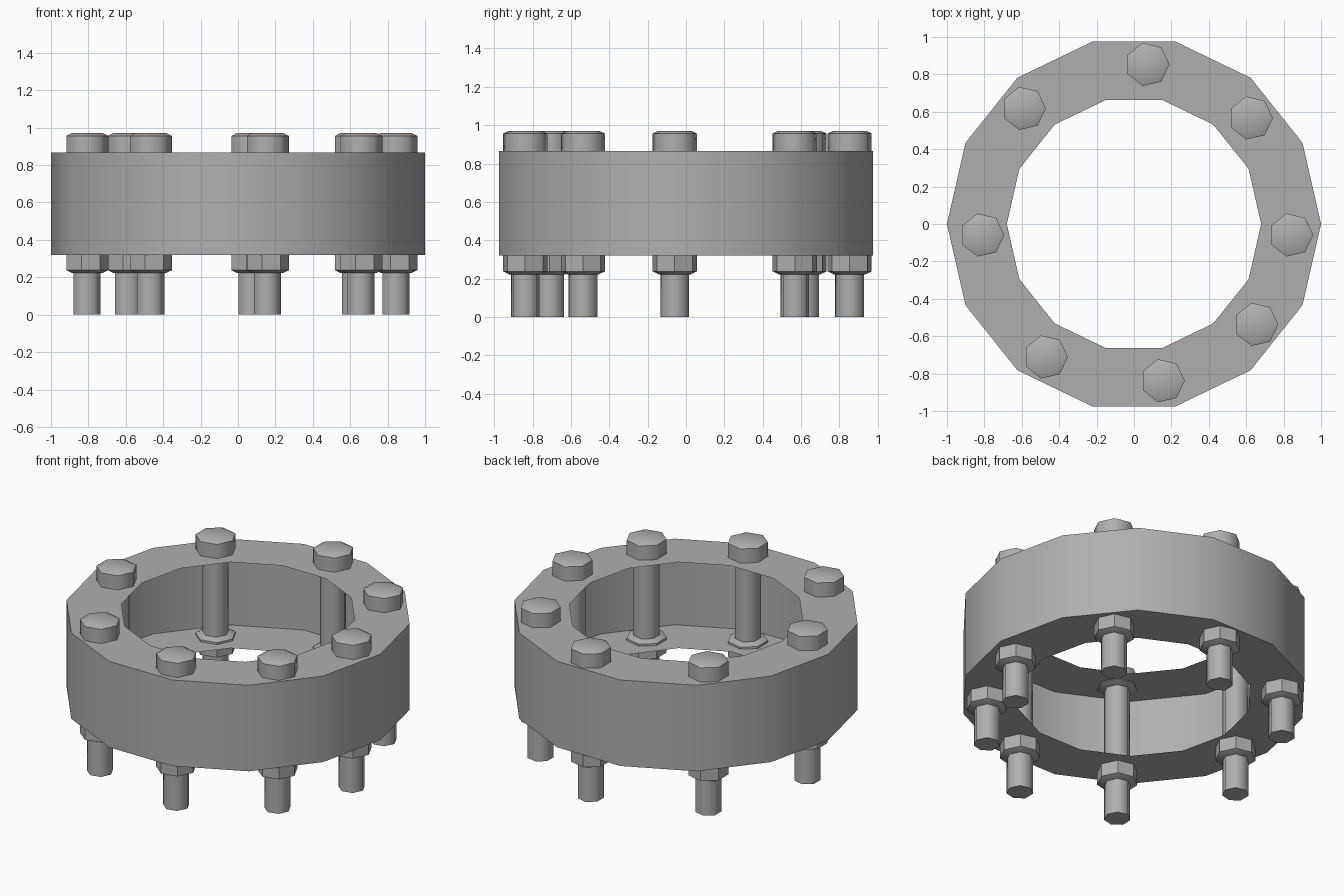
import bpy, bmesh
from math import cos, sin, tau, radians

if "Cube" in bpy.data.objects:
    bpy.data.objects.remove(bpy.data.objects["Cube"])

steel = bpy.data.materials.new("dark_steel")
steel.diffuse_color = (0.43, 0.43, 0.43, 1)
steel.use_nodes = True
steel.node_tree.nodes["Principled BSDF"].inputs["Base Color"].default_value = steel.diffuse_color


def lathe(name, profile, sides, caps=True, loc=(0, 0), smooth=30):
    """Revolve (radius, z) points into a faceted solid or an open shell."""
    bm = bmesh.new()
    rings = [[bm.verts.new((r * cos(tau * i / sides), r * sin(tau * i / sides), z))
              for i in range(sides)] for r, z in profile]
    for a, b in zip(rings, rings[1:]):
        for i in range(sides):
            j = (i + 1) % sides
            bm.faces.new((a[i], a[j], b[j], b[i]))
    if caps:
        bm.faces.new(rings[0][::-1])
        bm.faces.new(rings[-1])
    mesh = bpy.data.meshes.new(name)
    bm.to_mesh(mesh)
    bm.free()
    mesh.materials.append(steel)
    ob = bpy.data.objects.new(name, mesh)
    ob.location = (*loc, 0)
    bpy.context.collection.objects.link(ob)
    bpy.ops.object.select_all(action='DESELECT')
    ob.select_set(True)
    bpy.context.view_layer.objects.active = ob
    bpy.ops.object.shade_smooth_by_angle(angle=radians(smooth))
    return ob


def chamfered(z0, z1, r=0.118, inset=0.032, drop=0.015):
    """Profile of a bolt head or nut, chamfered on both ends."""
    return [(r - inset, z0), (r, z0 + drop), (r, z1 - drop), (r - inset, z1)]


# Ring: thin channel of bottom plate, outer wall and top plate, open inwards
BOTTOM, TOP = 0.32, 0.866
lathe("flange_ring", [(0.68, BOTTOM), (1, BOTTOM), (1, TOP), (0.68, TOP)], 14, caps=False)

# Bolts, hand-spaced around the ring; shafts and heads shade round, nuts stay faceted
bolts = [(0.072, 0.853), (0.625, 0.567), (0.841, -0.059), (0.654, -0.537),
         (0.154, -0.838), (-0.471, -0.711), (-0.811, -0.059), (-0.589, 0.618)]
for n, p in enumerate(bolts, 1):
    lathe(f"bolt_shaft_{n}", [(0.077, 0), (0.077, 0.9)], 7, loc=p, smooth=55)
    lathe(f"bolt_head_{n}", chamfered(0.846, 0.971), 7, loc=p, smooth=55)
    lathe(f"nut_{n}", chamfered(0.223, 0.348), 7, loc=p)
